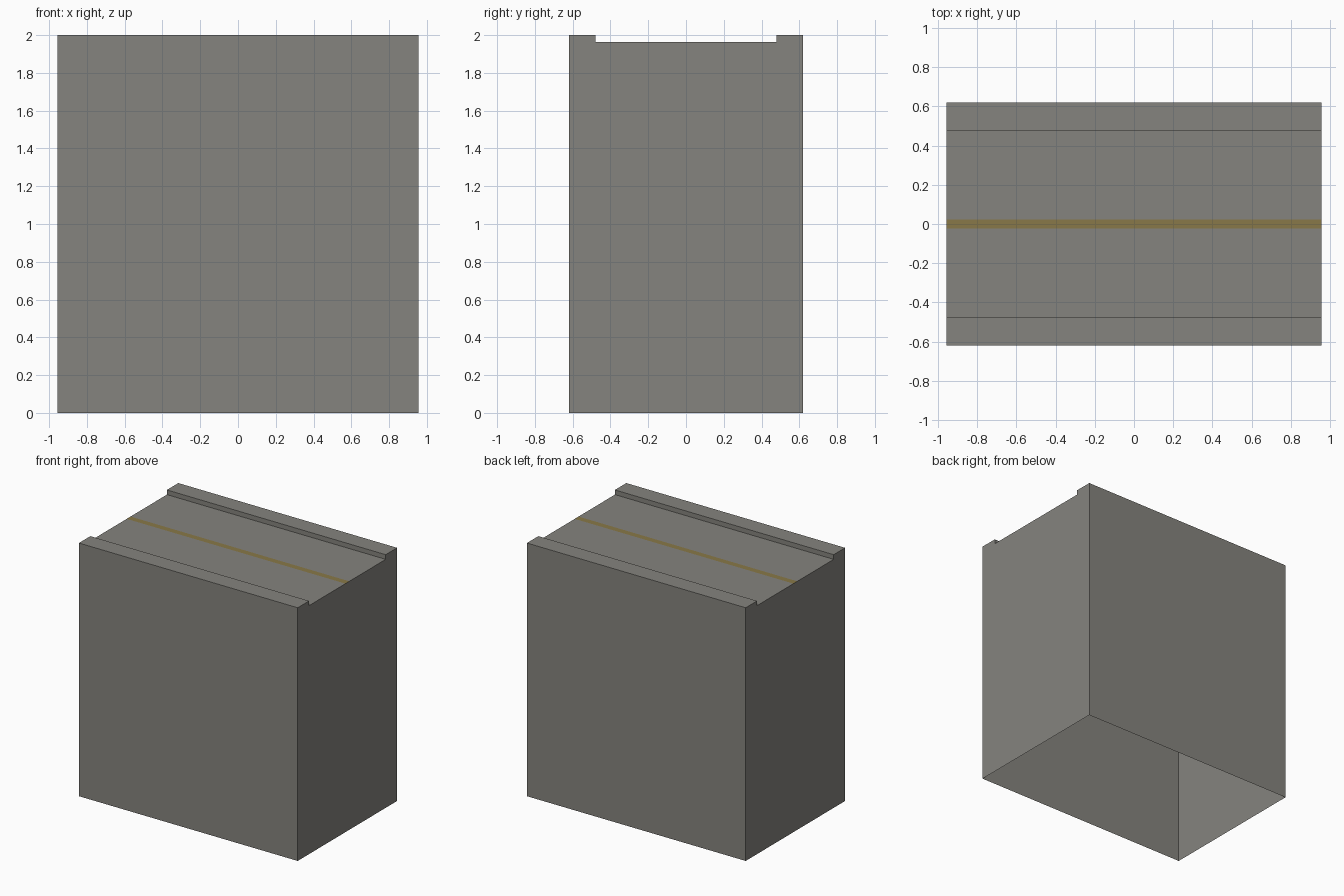
import bpy

if "Cube" in bpy.data.objects:
    bpy.data.objects.remove(bpy.data.objects["Cube"])

X, Y, H = 0.956, 0.62, 2.0        # half length, half width, height
KERB, DECK = 0.478, 1.963         # inner kerb edge, road surface height
LINE = 0.024                      # half width of the centre line


def material(name, rgb):
    m = bpy.data.materials.new(name)
    m.diffuse_color = (*rgb, 1)
    m.use_nodes = True
    m.node_tree.nodes["Principled BSDF"].inputs["Base Color"].default_value = m.diffuse_color
    return m


grey = material("road_grey", (0.235, 0.230, 0.210))
yellow = material("line_yellow", (0.25, 0.19, 0.065))


def mesh_object(name, verts, faces, mat):
    me = bpy.data.meshes.new(name)
    me.from_pydata(verts, [], faces)
    me.materials.append(mat)
    ob = bpy.data.objects.new(name, me)
    bpy.context.collection.objects.link(ob)
    return ob


def sweep(name, profile, mat):
    """Sheet made by running an open (y, z) profile along x."""
    n = len(profile)
    verts = [(x, y, z) for x in (-X, X) for y, z in profile]
    faces = [(i, i + n, i + n + 1, i + 1) for i in range(n - 1)]
    return mesh_object(name, verts, faces, mat)


# long side walls with their kerbs (open underneath)
front = [(-Y, 0), (-Y, H), (-KERB, H), (-KERB, DECK)]
back = [(-y, z) for y, z in reversed(front)]
for name, side in (("front_wall_and_kerb", front), ("back_wall_and_kerb", back)):
    # the profiles run clockwise seen from +x, so faces point outward
    sweep(name, side, grey)

# road surface either side of the painted line
sweep("front_lane", [(-KERB, DECK), (-LINE, DECK)], grey)
sweep("back_lane", [(LINE, DECK), (KERB, DECK)], grey)
sweep("centre_line", [(-LINE, DECK), (LINE, DECK)], yellow)

# notched end walls
outline = front + back
ring = tuple(range(len(outline)))
mesh_object("left_end_wall", [(-X, y, z) for y, z in outline], [ring], grey)
mesh_object("right_end_wall", [(X, y, z) for y, z in outline], [ring[::-1]], grey)
